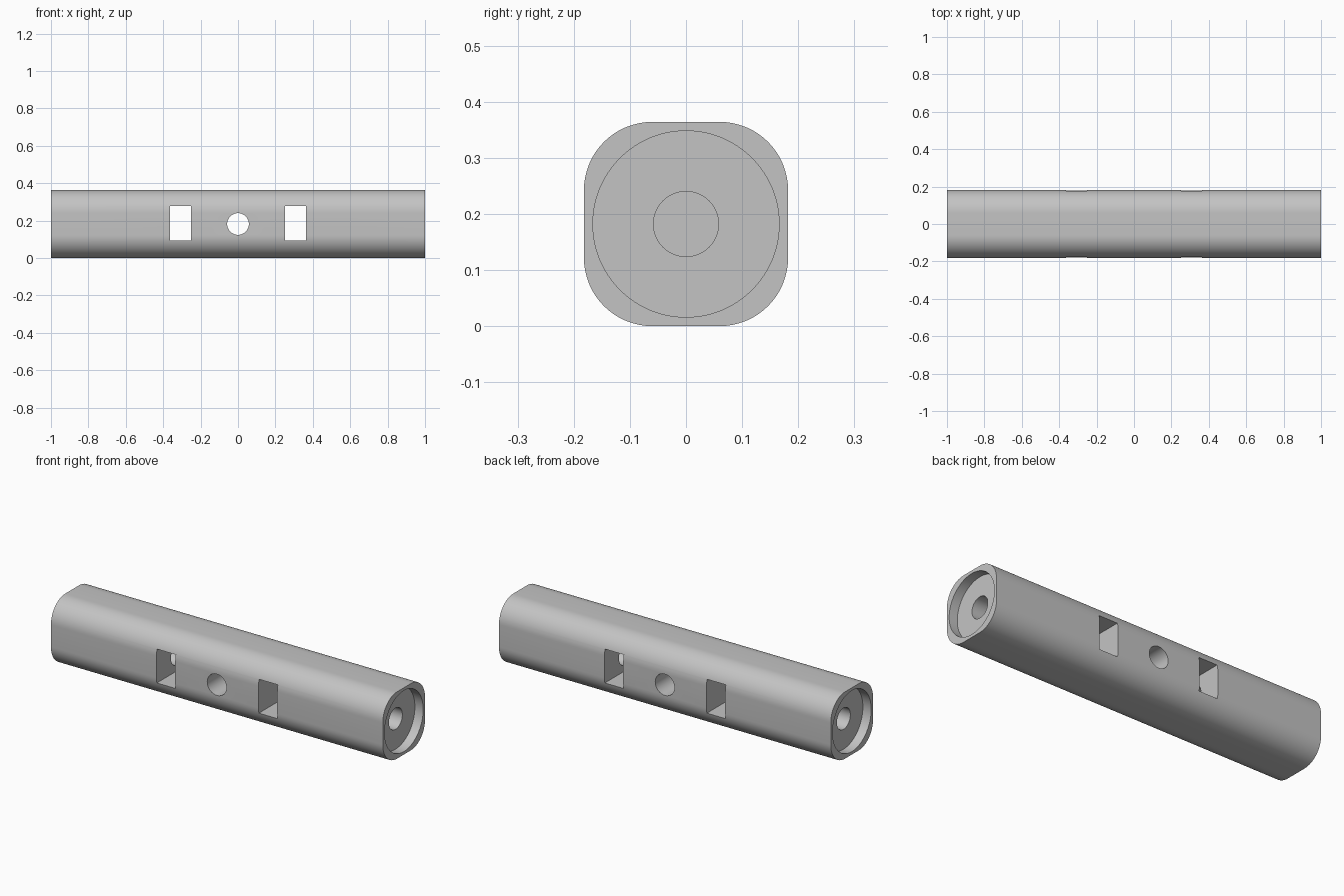
import bpy, bmesh
from math import cos, sin, pi, radians
from mathutils import Matrix, Vector

if "Cube" in bpy.data.objects:
    bpy.data.objects.remove(bpy.data.objects["Cube"])

HALF = 0.182        # half of the bar's thickness
CORNER = 0.122      # corner radius of the bar
HOLE = 0.058        # radius of the drilled holes
SLOT_IN, SLOT_OUT = 0.251, 0.364
RECESS = 0.05       # depth of the round recess in each end

grey = bpy.data.materials.new("satin grey")
grey.use_nodes = True
colour = (0.55, 0.55, 0.55, 1)
grey.diffuse_color = colour
grey.node_tree.nodes["Principled BSDF"].inputs["Base Color"].default_value = colour


def make_object(name, bm):
    bmesh.ops.recalc_face_normals(bm, faces=bm.faces)
    mesh = bpy.data.meshes.new(name)
    bm.to_mesh(mesh)
    bm.free()
    mesh.materials.append(grey)
    obj = bpy.data.objects.new(name, mesh)
    bpy.context.collection.objects.link(obj)
    return obj


def cylinder(name, radius, start, end, axis, sides=64):
    bm = bmesh.new()
    middle = Vector((0, 0, HALF))
    middle["xyz".index(axis)] = (start + end) / 2
    turn = Matrix.Rotation(pi / 2, 4, "Y" if axis == "x" else "X")
    bmesh.ops.create_cone(bm, cap_ends=True, segments=sides, radius1=radius,
                          radius2=radius, depth=abs(end - start),
                          matrix=Matrix.Translation(middle) @ turn)
    return make_object(name, bm)


def box(name, centre, size):
    bm = bmesh.new()
    bmesh.ops.create_cube(bm, size=1, matrix=Matrix.Translation(centre)
                          @ Matrix.Diagonal((*size, 1)))
    return make_object(name, bm)


# Bar: rounded square section swept along x
bm = bmesh.new()
section = []
flat = HALF - CORNER
for quarter, (sy, sz) in enumerate([(1, 1), (-1, 1), (-1, -1), (1, -1)]):
    for step in range(17):
        a = (quarter + step / 16) * pi / 2
        section.append(bm.verts.new((-1, sy * flat + CORNER * cos(a),
                                     HALF + sz * flat + CORNER * sin(a))))
end_face = bm.faces.new(section)
swept = bmesh.ops.extrude_face_region(bm, geom=[end_face], use_keep_orig=True)
bmesh.ops.translate(bm, vec=(2, 0, 0),
                    verts=[v for v in swept["geom"] if isinstance(v, bmesh.types.BMVert)])
bar = make_object("bar", bm)

# Cross hole, then a slot, bore and end recess on each side
cutters = [cylinder("cross_hole_cutter", HOLE, -0.3, 0.3, "y")]
for side in (-1, 1):
    slot_mid = (SLOT_IN + SLOT_OUT) / 2
    cutters += [
        box("slot_cutter", (side * slot_mid, 0, HALF + 0.003),
            (SLOT_OUT - SLOT_IN, 0.6, 0.184)),
        cylinder("bore_cutter", HOLE, side * slot_mid, side * 1.1, "x"),
        cylinder("recess_cutter", 0.166, side * (1 - RECESS), side * 1.1, "x", 96),
    ]

bpy.context.view_layer.objects.active = bar
for cutter in cutters:
    cut = bar.modifiers.new("cut", "BOOLEAN")
    cut.operation = "DIFFERENCE"
    cut.solver = "EXACT"
    cut.object = cutter
    bpy.ops.object.modifier_apply(modifier=cut.name)
    bpy.data.objects.remove(cutter)

# Smooth the curves, keep the cut edges crisp
bpy.ops.object.select_all(action="DESELECT")
bar.select_set(True)
bpy.ops.object.shade_smooth_by_angle(angle=radians(30))
